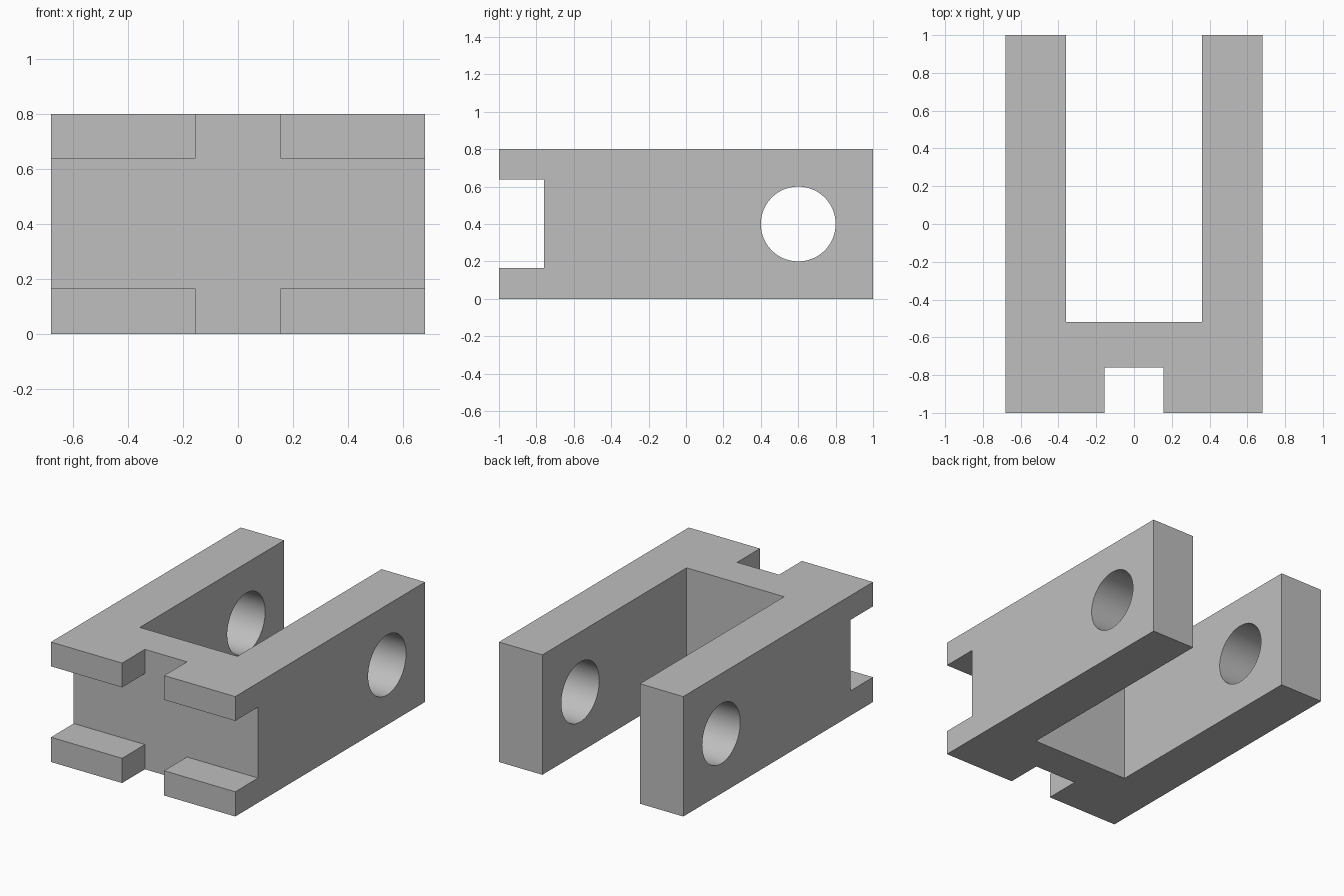
import bpy
import math

default = bpy.data.objects.get("Cube")
if default:
    bpy.data.objects.remove(default, do_unlink=True)

grey = bpy.data.materials.new("plain grey")
grey.use_nodes = True
colour = (0.52, 0.52, 0.52, 1)
grey.diffuse_color = colour
grey.node_tree.nodes["Principled BSDF"].inputs["Base Color"].default_value = colour


def box(name, low, high):
    """Box between two opposite corners."""
    bpy.ops.mesh.primitive_cube_add(size=1, location=[(a + b) / 2 for a, b in zip(low, high)])
    obj = bpy.context.object
    obj.name = name
    obj.scale = [b - a for a, b in zip(low, high)]
    bpy.ops.object.transform_apply(location=True, rotation=False, scale=True)
    obj.data.materials.append(grey)
    return obj


def cut(body, cutter):
    """Subtract the cutter from the body, then discard it."""
    mod = body.modifiers.new("cut", 'BOOLEAN')
    mod.operation = 'DIFFERENCE'
    mod.solver = 'EXACT'
    mod.object = cutter
    bpy.context.view_layer.objects.active = body
    bpy.ops.object.modifier_apply(modifier=mod.name)
    bpy.data.objects.remove(cutter, do_unlink=True)


# Solid block
W, H = 0.68, 0.8
body = box("clevis_body", (-W, -1, 0), (W, 1, H))

# Long slot between the two arms
cut(body, box("fork_slot", (-0.36, -0.52, -1), (0.36, 2, 2)))

# Crossed grooves on the front, leaving four corner tabs
cut(body, box("side_groove", (-1, -2, 0.165), (1, -0.76, 0.638)))
cut(body, box("upright_groove", (-0.155, -2, -1), (0.155, -0.76, 2)))

# Round pin hole through both arms
bpy.ops.mesh.primitive_cylinder_add(vertices=96, radius=0.2, depth=2,
                                    location=(0, 0.6, H / 2),
                                    rotation=(0, math.pi / 2, 0))
pin = bpy.context.object
pin.name = "pin_hole"
pin.data.materials.append(grey)
cut(body, pin)

# Smooth hole walls, crisp edges
bpy.ops.object.select_all(action='DESELECT')
body.select_set(True)
bpy.context.view_layer.objects.active = body
bpy.ops.object.shade_smooth_by_angle(angle=math.radians(30))
